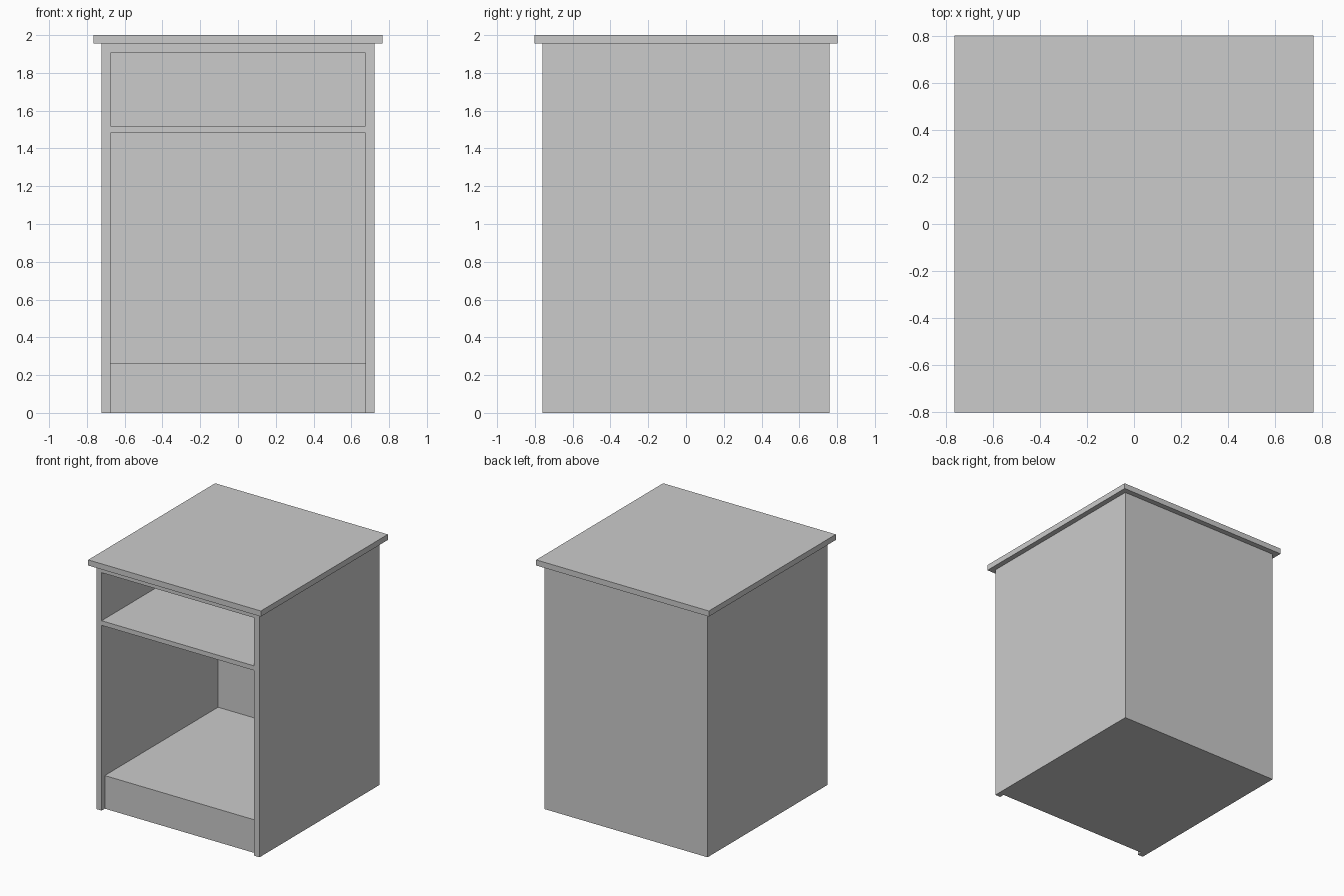
import bpy
import bmesh

cube = bpy.data.objects.get("Cube")
if cube:
    bpy.data.objects.remove(cube, do_unlink=True)

# Single painted finish
grey = bpy.data.materials.new("light_grey")
grey.use_nodes = True
colour = (0.6, 0.6, 0.6, 1)
grey.diffuse_color = colour
grey.node_tree.nodes["Principled BSDF"].inputs["Base Color"].default_value = colour


def board(name, x, y, z):
    """Flat board spanning the given (low, high) ranges."""
    bm = bmesh.new()
    bmesh.ops.create_cube(bm, size=1)
    for v in bm.verts:
        v.co = [span[1] if c > 0 else span[0] for c, span in zip(v.co, (x, y, z))]
    mesh = bpy.data.meshes.new(name)
    bm.to_mesh(mesh)
    bm.free()
    mesh.materials.append(grey)
    obj = bpy.data.objects.new(name, mesh)
    bpy.context.collection.objects.link(obj)
    return obj


HALF_W, HALF_D, THICK = 0.723, 0.76, 0.047
TOP_Z = 1.955
inner_x = (THICK - HALF_W, HALF_W - THICK)
back_y = HALF_D - THICK

# Overhanging worktop
board("worktop", (-0.765, 0.765), (-0.803, 0.803), (TOP_Z, 2))

# Side panels
for name, s in (("left_side", 1), ("right_side", -1)):
    x = sorted((s * (HALF_W - THICK), s * HALF_W))
    board(name, x, (-HALF_D, HALF_D), (0, TOP_Z))

# Back panel between the sides
board("back_panel", inner_x, (back_y, HALF_D), (0, TOP_Z))

# Upper panel and shelf, flush with the front edges
board("upper_panel", inner_x, (-HALF_D, back_y), (1.905, TOP_Z))
board("shelf", inner_x, (-HALF_D, back_y), (1.483, 1.52))

# Solid base with its front set back slightly
board("base", inner_x, (-HALF_D + 0.04, back_y), (0, 0.265))
